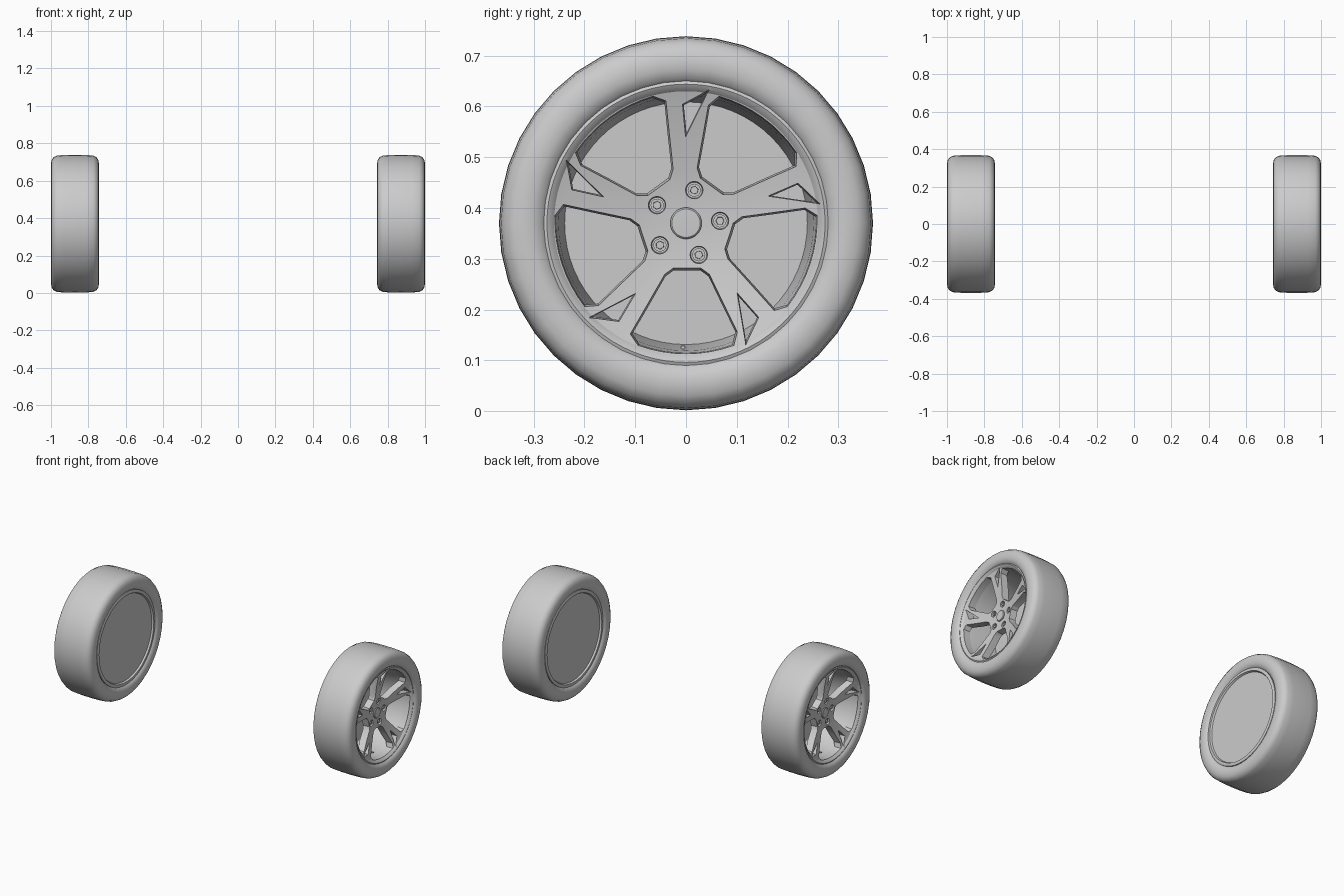
import bpy, bmesh, math
from mathutils import Matrix

if "Cube" in bpy.data.objects:
    bpy.data.objects.remove(bpy.data.objects["Cube"])

CZ = 0.37            # axle height
PX = 1 / 507         # face outlines below are in 1/507 units around the axle
parts = []


def finish(bm, name, keep=True):
    bmesh.ops.remove_doubles(bm, verts=bm.verts, dist=1e-5)
    bmesh.ops.recalc_face_normals(bm, faces=bm.faces)
    me = bpy.data.meshes.new(name)
    bm.to_mesh(me)
    bm.free()
    ob = bpy.data.objects.new(name, me)
    bpy.context.collection.objects.link(ob)
    ob.location.z = CZ
    if keep:
        parts.append(ob)
    return ob


def lathe(name, profile, n):
    """Closed (x, radius) profile turned about the axle."""
    bm = bmesh.new()
    rings = []
    for i in range(n):
        a = 2 * math.pi * i / n
        rings.append([bm.verts.new((x, r * math.cos(a), r * math.sin(a))) for x, r in profile])
    m = len(profile)
    for i in range(n):
        a, b = rings[i], rings[(i + 1) % n]
        for j in range(m):
            k = (j + 1) % m
            if profile[j][1] > 0 or profile[k][1] > 0:
                bm.faces.new((a[j], a[k], b[k], b[j]))
    return finish(bm, name)


def prism(bm, pts, x0, x1, s=1.0, angle=0.0):
    """Outline in the wheel plane pushed from x0 to x1, enlarged by s at x1."""
    cy = sum(p[0] for p in pts) / len(pts)
    cz = sum(p[1] for p in pts) / len(pts)
    rot = Matrix.Rotation(angle, 3, 'X')
    from mathutils import Vector
    lo = [bm.verts.new(rot @ Vector((x0, y * PX, z * PX))) for y, z in pts]
    hi = [bm.verts.new(rot @ Vector((x1, (cy + (y - cy) * s) * PX, (cz + (z - cz) * s) * PX)))
          for y, z in pts]
    bm.faces.new(lo[::-1])
    bm.faces.new(hi)
    for i in range(len(pts)):
        j = (i + 1) % len(pts)
        bm.faces.new((lo[i], lo[j], hi[j], hi[i]))


def circle(cy, cz, r, n):
    return [(cy + r * math.cos(2 * math.pi * i / n), cz + r * math.sin(2 * math.pi * i / n))
            for i in range(n)]


def five(name, pts, x0, x1, s=1.0, keep=True):
    bm = bmesh.new()
    for k in range(5):
        prism(bm, pts, x0, x1, s, k * math.tau / 5)
    return finish(bm, name, keep)


# tyre, symmetric about its middle plane
mid = 0.8715
half = [(.112, .279), (.121, .286), (.1275, .303), (.1285, .32), (.125, .340),
        (.115, .356), (.098, .3645), (.06, .3675)]
tyre = [(mid + w, r) for w, r in half] + [(mid, .3685)] + [(mid - w, r) for w, r in half[::-1]]
lathe("tyre", tyre, 40)

# rim barrel with closed back
lathe("rim_barrel", [(.772, 0), (.772, .239), (.90, .251), (.955, .262), (.962, .2795),
                     (.753, .2795), (.75, .272), (.75, .262), (.76, .257), (.76, 0)], 64)

# dished spoke face
face = lathe("spoke_face", [(.932, 0), (.932, .05), (.939, .10), (.955, .18), (.970, .24),
                            (.976, .26), (.984, .267), (.988, .274), (.985, .2805), (.96, .2805),
                            (.935, .258), (.912, .18), (.895, .08), (.895, 0)], 80)

# cutters: large windows, small fork windows, bolt wells
arc = [(128 * math.cos(math.radians(a)), 128 * math.sin(math.radians(a)))
       for a in range(250, 291, 5)]
window = [(-20, -54), (-12, -48), (14, -48), (22, -54), (47, -108)][::-1]
window = arc + window + [(-51, -110)]
bolt_y, bolt_z = 34 * math.cos(math.radians(4)), 34 * math.sin(math.radians(4))
cutters = [five("window_cutter", window, .88, 1.0, 1.12, False),
           five("fork_cutter", [(1, 92), (18, 127), (-1, 117)], .89, 1.0, 1.5, False),
           five("bolt_cutter", circle(bolt_y, bolt_z, 8, 20), .92, .96, 1.25, False)]
for c in cutters:
    c.hide_render = True
    mod = face.modifiers.new("cut", 'BOOLEAN')
    mod.operation, mod.solver, mod.object = 'DIFFERENCE', 'EXACT', c
bpy.context.view_layer.update()
cut = bpy.data.meshes.new_from_object(face.evaluated_get(bpy.context.evaluated_depsgraph_get()))
face.modifiers.clear()
face.data = cut
for c in cutters:
    bpy.data.objects.remove(c)

# wheel bolts, centre cap, valve
five("bolt_collars", circle(bolt_y, bolt_z, 6.5, 20), .915, .926)
five("bolt_heads", circle(bolt_y, bolt_z, 4.5, 6), .92, .934, .9)
lathe("centre_cap", [(.92, 0), (.92, .031), (.936, .031), (.939, .028), (.940, 0)], 32)
bm = bmesh.new()
prism(bm, circle(-3, -124, 2.5, 12), .86, .90)
prism(bm, circle(-3, -124, 1.8, 12), .90, .915)
finish(bm, "valve")

# shading, then the opposite wheel as a half-turn copy
for ob in parts:
    bpy.ops.object.select_all(action='DESELECT')
    ob.select_set(True)
    bpy.context.view_layer.objects.active = ob
    bpy.ops.object.shade_smooth_by_angle(angle=math.radians(32))
for ob in parts:
    other = ob.copy()
    other.name = "left_" + ob.name
    other.rotation_euler.z = math.pi
    bpy.context.collection.objects.link(other)
    ob.name = "right_" + ob.name
